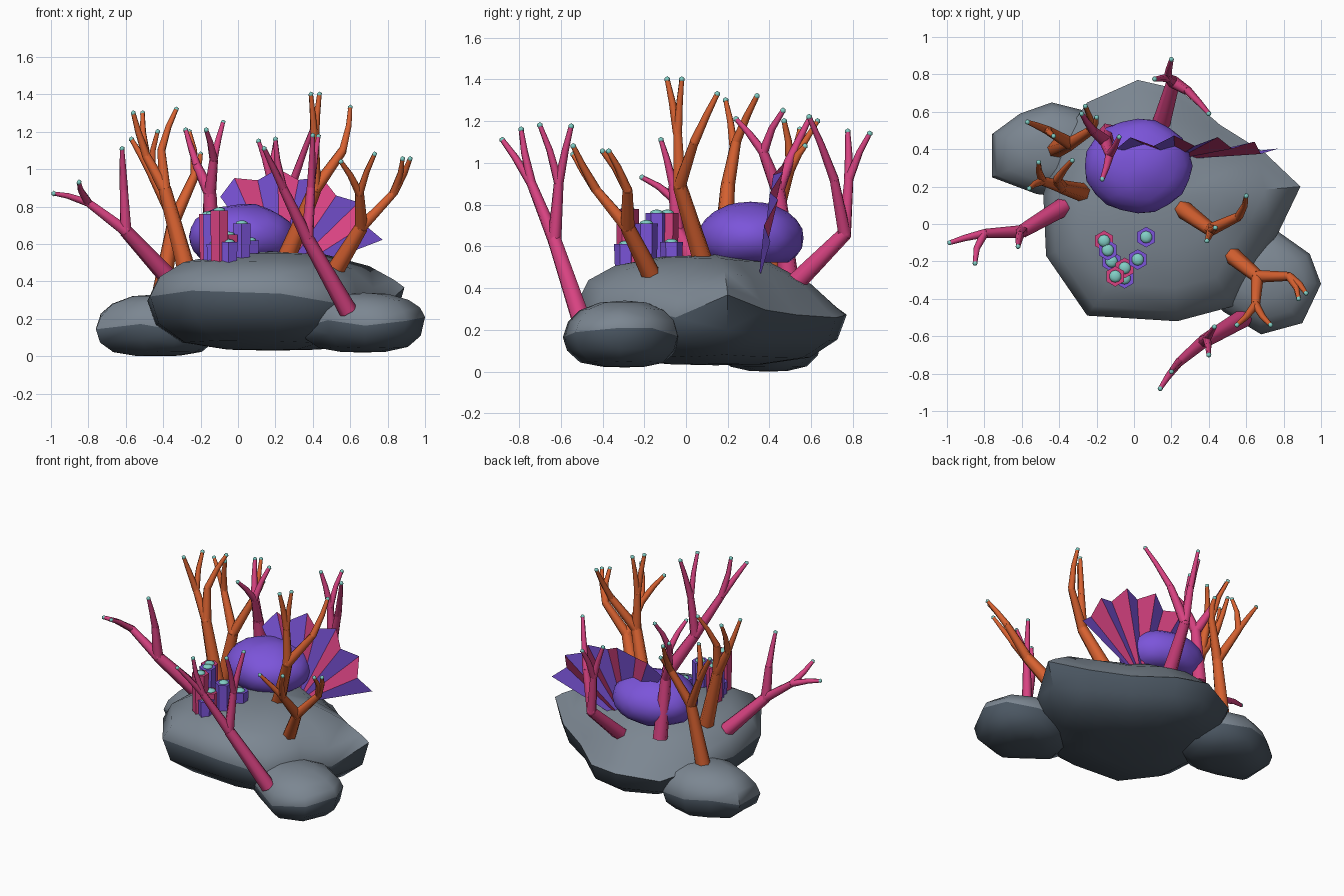
import bpy, bmesh, math, random
from mathutils import Vector, Matrix

random.seed(4)
cube = bpy.data.objects.get("Cube")
if cube:
    bpy.data.objects.remove(cube, do_unlink=True)


def material(name, r, g, b):
    m = bpy.data.materials.new(name)
    m.use_nodes = True
    m.diffuse_color = (r, g, b, 1)
    bsdf = next(n for n in m.node_tree.nodes if n.type == 'BSDF_PRINCIPLED')
    bsdf.inputs["Base Color"].default_value = (r, g, b, 1)
    return m


GREY = material("rock grey", .2, .24, .285)
DARK = material("dark rock", .07, .094, .122)
PURPLE = material("purple coral", .2, .09, .7)
PINK = material("pink coral", .68, .055, .22)
ORANGE = material("orange coral", .68, .12, .03)
TEAL = material("teal polyp", .22, .62, .56)


def finish(bm, name, mats, smooth=None):
    me = bpy.data.meshes.new(name)
    bm.to_mesh(me)
    bm.free()
    for m in mats:
        me.materials.append(m)
    if smooth:
        me.shade_smooth()
        me.set_sharp_from_angle(angle=math.radians(smooth))
    ob = bpy.data.objects.new(name, me)
    bpy.context.collection.objects.link(ob)
    return ob


# Rocks: a widest outline, shrunk in rings towards a top and a bottom;
# slope makes the shoulders of the upper half fall away towards one side
UPPER = [(.4, .95), (.73, .74), (.92, .4)]
LOWER = [(.93, .48), (.72, .84), (.36, .98)]


def rock(name, outline, top, bottom, slope=(0, 0), fall=1, jitter=.012):
    bm = bmesh.new()
    c = sum((Vector(p) for p in outline), Vector()) / len(outline)

    def ring(s, h, end, upper=False):
        verts = []
        for p in outline:
            q = c.lerp(Vector(p), s)
            k = h
            if upper:
                d = (Vector(p) - c).xy.normalized()
                k = h ** max(.95, fall + d.dot(Vector(slope)))
            z = p[2] + (end - p[2]) * k + random.uniform(-jitter, jitter) * (1 - h)
            verts.append(bm.verts.new((q.x, q.y, z)))
        return verts

    rings = [ring(s, h, top, True) for s, h in UPPER]
    rings.append(ring(1, 0, top))
    rings += [ring(s, h, bottom) for s, h in LOWER]
    n = len(outline)
    for a, b in zip(rings, rings[1:]):
        for i in range(n):
            j = (i + 1) % n
            bm.faces.new((a[i], b[i], b[j], a[j]))
    for loop, z in ((rings[0], top), (rings[-1], bottom)):
        pole = bm.verts.new((c.x, c.y, z))
        for i in range(n):
            bm.faces.new((loop[i], loop[(i + 1) % n], pole))
    bmesh.ops.triangulate(bm, faces=bm.faces[:])
    bmesh.ops.recalc_face_normals(bm, faces=bm.faces[:])
    # undersides are darker
    for f in bm.faces:
        f.material_index = int(f.normal.z < .1)
    finish(bm, name, (GREY, DARK), 50)


rock("main_rock", [
    (.02, .77, .27), (.24, .72, .26), (.46, .53, .28), (.70, .38, .3), (.89, .2, .36),
    (.77, -.05, .27), (.65, -.22, .31), (.53, -.44, .28), (.23, -.52, .34), (-.25, -.49, .35),
    (-.47, -.17, .32), (-.485, .16, .3), (-.39, .45, .28), (-.25, .65, .25)],
    .56, .03, slope=(.3, 1), fall=1.3)
rock("right_rock", [
    (1, -.32, .2), (.94, -.16, .2), (.77, -.04, .17), (.55, -.03, .17), (.38, -.16, .16),
    (.34, -.34, .16), (.48, -.47, .2), (.68, -.59, .17), (.9, -.53, .18)], .34, .02)
rock("left_rock", [
    (-.76, .25, .14), (-.76, .48, .15), (-.61, .59, .17), (-.44, .65, .16), (-.24, .6, .15),
    (-.1, .45, .15), (-.14, .25, .15), (-.33, .14, .15), (-.52, .16, .17)], .33, 0)

# Rounded coral dome
bm = bmesh.new()
bmesh.ops.create_icosphere(bm, subdivisions=3, radius=1)
for v in bm.verts:
    v.co *= 1 + .03 * math.sin(7 * v.co.x) * math.cos(6 * v.co.y)
    v.co.z = max(v.co.z, -.68)
    v.co = Vector((.02 + v.co.x * .288, .31 + v.co.y * .253, .64 + v.co.z * .174))
finish(bm, "dome_coral", [PURPLE], 40)

# Pleated fan coral, strips alternating in colour
bm = bmesh.new()
rim, root = [], []
for i in range(10):
    a = math.radians(21 + 11.6 * i)
    fold = 1 if i % 2 == 0 else -1
    for r, row, f in ((.568 + .025 * fold, rim, fold), (.05, root, 0)):
        z = .41 + r * math.sin(a)
        y = .36 + .18 * (z - .5) + .022 * f
        row.append(bm.verts.new((.22 + r * math.cos(a), y, z)))
for i in range(9):
    f = bm.faces.new((root[i], rim[i], rim[i + 1], root[i + 1]))
    f.material_index = i % 2
finish(bm, "fan_coral", [PURPLE, PINK])

# Six-sided tube corals with teal polyps on top
tubes = [(-.10, -.28, .78, PINK), (-.05, -.29, .61, PURPLE), (.02, -.19, .71, PURPLE),
         (-.14, -.14, .76, PURPLE), (-.16, -.09, .76, PINK), (.065, -.07, .62, PURPLE),
         (-.05, -.235, .65, PINK), (-.12, -.2, .6, PURPLE)]
for k, (x, y, top, mat) in enumerate(tubes):
    bm = bmesh.new()
    bmesh.ops.create_cone(bm, cap_ends=True, segments=6, radius1=.05, radius2=.055,
                          depth=top - .48, matrix=Matrix.Translation((x, y, (top + .48) / 2)))
    finish(bm, f"tube_coral_{k + 1}", [mat])
    bm = bmesh.new()
    bmesh.ops.create_icosphere(bm, subdivisions=2, radius=.033, matrix=Matrix.Translation(
        (x, y, top)) @ Matrix.Diagonal((1, 1, .5, 1)))
    finish(bm, f"tube_polyp_{k + 1}", [TEAL], 60)


# Branching corals: a trunk, a fork, then limbs that split into tips
def branch_coral(name, mat, base, fork, limbs):
    paths = [[(base, .05), (fork, .036)]]
    tips = []
    for knee, ends in limbs:
        paths.append([(fork, .034), (knee, .024)])
        for e in ends:
            mid = Vector(knee).lerp(Vector(e), .5)
            mid += (Vector(knee) - Vector(fork)) * .08
            paths.append([(knee, .023), (mid, .017), (e, .012)])
            tips.append(e)
    cu = bpy.data.curves.new(name, 'CURVE')
    cu.dimensions = '3D'
    cu.bevel_depth = 1
    cu.bevel_resolution = 1
    cu.use_fill_caps = True
    for path in paths:
        sp = cu.splines.new('POLY')
        sp.points.add(len(path) - 1)
        for pt, (co, r) in zip(sp.points, path):
            pt.co = (*co, 1)
            pt.radius = r
    tmp = bpy.data.objects.new(name + "_path", cu)
    me = bpy.data.meshes.new_from_object(tmp)
    bpy.data.objects.remove(tmp)
    bm = bmesh.new()
    bm.from_mesh(me)
    bpy.data.meshes.remove(me)
    # weld the caps on, turn every face outwards and round the joints
    bmesh.ops.remove_doubles(bm, verts=bm.verts[:], dist=.0001)
    bmesh.ops.recalc_face_normals(bm, faces=bm.faces[:])
    for p, r in [(fork, .036)] + [(knee, .024) for knee, _ in limbs]:
        bmesh.ops.create_icosphere(bm, subdivisions=1, radius=r, matrix=Matrix.Translation(p))
    finish(bm, name, [mat], 65)
    bm = bmesh.new()
    for t in tips:
        bmesh.ops.create_icosphere(bm, subdivisions=1, radius=.015, matrix=Matrix.Translation(t))
    finish(bm, name + "_tips", [TEAL], 60)


branch_coral("pink_left_coral", PINK, (-.38, .09, .43), (-.60, -.04, .67), [
    ((-.61, -.06, .89), [(-.62, -.12, 1.11)]),
    ((-.80, -.05, .82), [(-.985, -.10, .87), (-.85, -.21, .93)])])
branch_coral("pink_front_coral", PINK, (.59, -.5, .24), (.37, -.63, .63), [
    ((.24, -.74, .9), [(.14, -.88, 1.11), (.2, -.79, 1.16)]),
    ((.39, -.61, .9), [(.40, -.70, 1.18), (.43, -.55, 1.175)])])
branch_coral("pink_back_coral", PINK, (.14, .52, .42), (.21, .76, .66), [
    ((.18, .78, .92), [(.2, .88, 1.14), (.11, .775, 1.15)]),
    ((.29, .71, .92), [(.40, .59, 1.22)])])
branch_coral("pink_middle_coral", PINK, (-.14, .49, .46), (-.15, .44, .87), [
    ((-.13, .37, 1.05), [(-.17, .24, 1.21), (-.08, .465, 1.25)]),
    ((-.22, .5, 1.02), [(-.28, .59, 1.21)])])
branch_coral("orange_left_coral", ORANGE, (-.28, .17, .48), (-.39, .2, .89), [
    ((-.49, .23, 1.07), [(-.56, .19, 1.30), (-.51, .33, 1.3)]),
    ((-.41, .24, 1.1), [(-.33, .34, 1.32)])])
branch_coral("orange_back_coral", ORANGE, (-.42, .4, .29), (-.34, .43, .73), [
    ((-.46, .5, .97), [(-.57, .545, 1.16), (-.43, .47, 1.2)]),
    ((-.23, .5, .97), [(-.26, .63, 1.2), (-.2, .57, 1.08)])])
branch_coral("orange_right_coral", ORANGE, (.26, .08, .53), (.41, -.03, .89), [
    ((.41, -.04, 1.14), [(.39, -.09, 1.4), (.435, -.02, 1.4)]),
    ((.56, .04, 1.1), [(.60, .15, 1.33)])])
branch_coral("orange_front_coral", ORANGE, (.49, -.14, .41), (.66, -.28, .69), [
    ((.65, -.43, .87), [(.55, -.54, 1.04), (.73, -.54, 1.08)]),
    ((.83, -.28, .87), [(.88, -.40, 1.055), (.92, -.37, 1.055)])])
